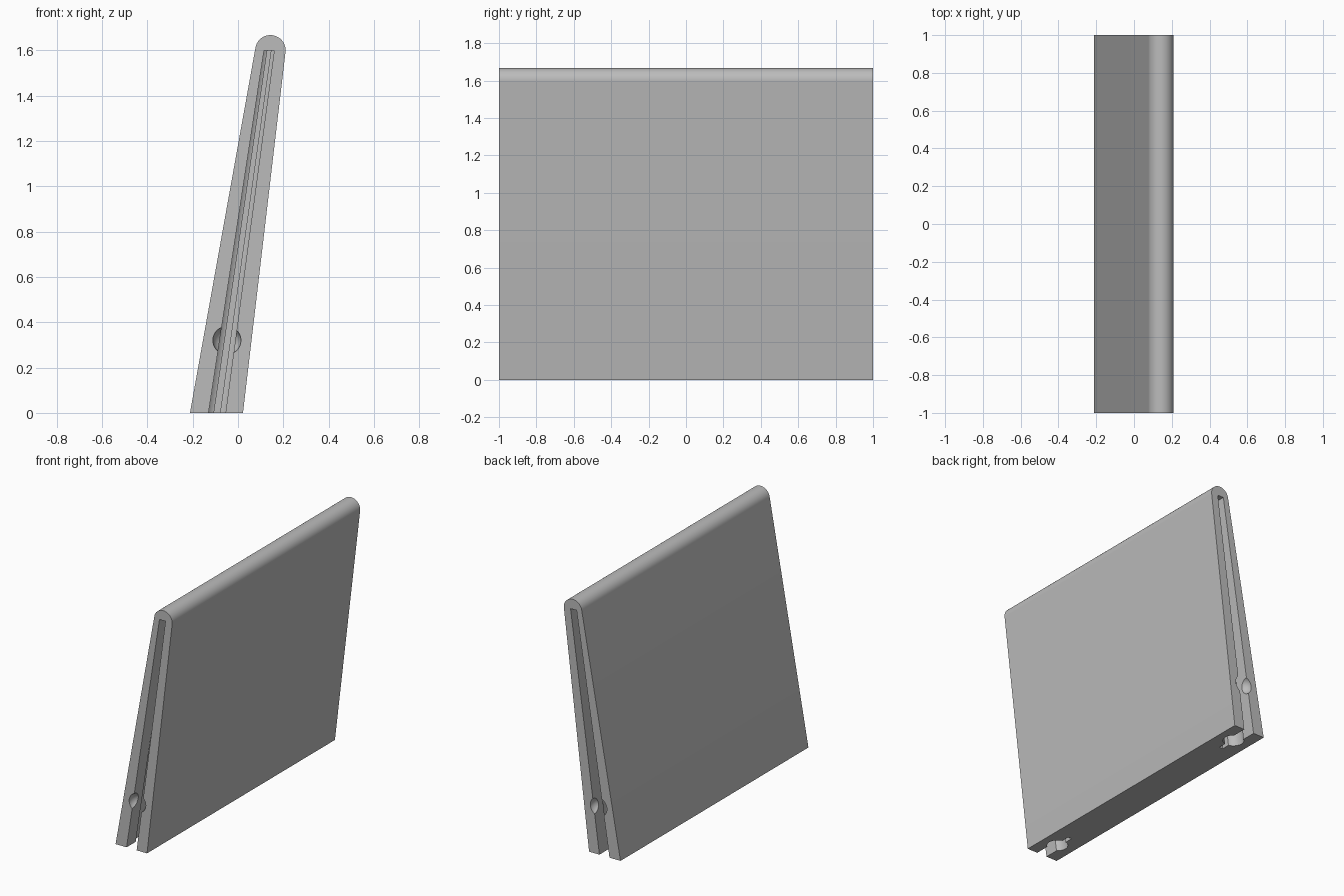
import bpy
import bmesh
from math import sin, cos, asin, pi, radians

cube = bpy.data.objects.get("Cube")
if cube:
    bpy.data.objects.remove(cube, do_unlink=True)

grey = bpy.data.materials.new("mid grey")
grey.use_nodes = True
colour = (0.5, 0.5, 0.5, 1)
grey.diffuse_color = colour
grey.node_tree.nodes["Principled BSDF"].inputs["Base Color"].default_value = colour


def finish(name, bm):
    bmesh.ops.recalc_face_normals(bm, faces=bm.faces)
    mesh = bpy.data.meshes.new(name)
    bm.to_mesh(mesh)
    bm.free()
    mesh.materials.append(grey)
    ob = bpy.data.objects.new(name, mesh)
    bpy.context.collection.objects.link(ob)
    return ob


def loft(name, ring_a, ring_b):
    """Solid between two matching rings of points."""
    bm = bmesh.new()
    a = [bm.verts.new(p) for p in ring_a]
    b = [bm.verts.new(p) for p in ring_b]
    n = len(a)
    bm.faces.new(a)
    bm.faces.new(b)
    for i in range(n):
        j = (i + 1) % n
        bm.faces.new((a[i], a[j], b[j], b[i]))
    return finish(name, bm)


# Leaning tapered panel with a rounded top edge
TOP = 1.6
outline = [(-0.212, 0), (0.022, 0)]
for i in range(33):
    t = radians(-6.7 + 176.7 * i / 32)
    outline.append((0.143 + 0.067 * cos(t), TOP + 0.067 * sin(t)))
body = loft("leaning_panel",
            [(x, -1, z) for x, z in outline],
            [(x, 1, z) for x, z in outline])


# Keyhole groove section: mouth, round bulb, narrow slit
MOUTH, BULB, SLIT, CENTRE, DEPTH = 0.0375, 0.065, 0.0135, 0.15, 0.27


def groove_half():
    start, end = pi - asin(MOUTH / BULB), asin(SLIT / BULB)
    pts = [(MOUTH, -0.1)]
    for i in range(17):
        t = start + (end - start) * i / 16
        pts.append((BULB * sin(t), CENTRE + BULB * cos(t)))
    return pts + [(SLIT, DEPTH)]


half = groove_half()
section = half + [(-w, d) for w, d in reversed(half)]


def groove_ring(z, side):
    k = z / TOP
    mid = -0.0925 + 0.23 * k
    taper = 1 - 0.4 * k
    return [(mid + w * taper, side * (1 - d), z) for w, d in section]


# Cut a groove and a spherical snap dimple into each end
for side in (-1, 1):
    groove = loft("groove_cutter", groove_ring(-0.1, side), groove_ring(TOP, side))
    bm = bmesh.new()
    bmesh.ops.create_uvsphere(bm, u_segments=40, v_segments=24, radius=0.062)
    bmesh.ops.translate(bm, vec=(-0.049, side, 0.32), verts=bm.verts)
    dimple = finish("dimple_cutter", bm)
    for cutter in (groove, dimple):
        cutter.hide_render = True
        mod = body.modifiers.new("cut", 'BOOLEAN')
        mod.operation = 'DIFFERENCE'
        mod.solver = 'EXACT'
        mod.object = cutter
        bpy.context.view_layer.objects.active = body
        bpy.ops.object.modifier_apply(modifier=mod.name)
        bpy.data.objects.remove(cutter, do_unlink=True)

# Smooth the curves, keep the edges crisp
bpy.ops.object.select_all(action='DESELECT')
body.select_set(True)
bpy.context.view_layer.objects.active = body
bpy.ops.object.shade_smooth_by_angle(angle=radians(30))
